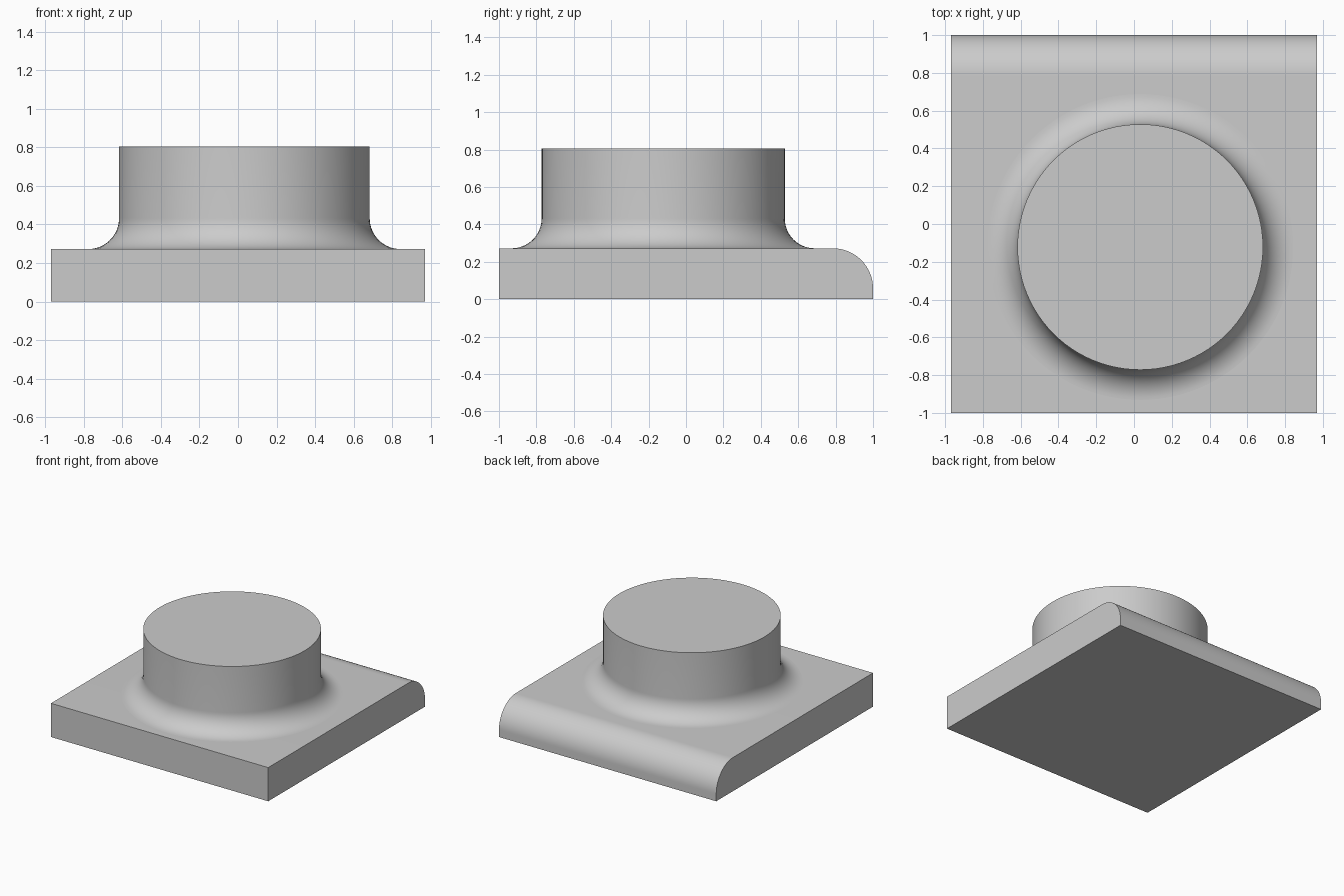
import bpy, bmesh, math

cube = bpy.data.objects.get("Cube")
if cube:
    bpy.data.objects.remove(cube, do_unlink=True)

HALF_X, HALF_Y, BASE_H = 0.97, 1.0, 0.272
EDGE_R = 0.215                       # rounded back edge
BOSS_X, BOSS_Y, BOSS_R, BOSS_TOP = 0.033, -0.122, 0.65, 0.805
FILLET_R = 0.16                      # fillet at the foot of the boss

grey = bpy.data.materials.new("plain grey")
grey.use_nodes = True
colour = (0.6, 0.6, 0.6, 1)
grey.diffuse_color = colour
grey.node_tree.nodes["Principled BSDF"].inputs["Base Color"].default_value = colour


def arc(cx, cz, r, start, end, steps):
    angles = [math.radians(start + (end - start) * i / steps) for i in range(steps + 1)]
    return [(cx + r * math.cos(a), cz + r * math.sin(a)) for a in angles]


def finish(name, bm):
    bmesh.ops.recalc_face_normals(bm, faces=bm.faces)
    mesh = bpy.data.meshes.new(name)
    bm.to_mesh(mesh)
    bm.free()
    mesh.materials.append(grey)
    obj = bpy.data.objects.new(name, mesh)
    bpy.context.collection.objects.link(obj)
    bpy.ops.object.select_all(action="DESELECT")
    obj.select_set(True)
    bpy.context.view_layer.objects.active = obj
    bpy.ops.object.shade_smooth_by_angle(angle=math.radians(30))
    return obj


# Base plate: side profile with a rounded back edge, extruded across x
profile = [(-HALF_Y, BASE_H), (-HALF_Y, 0), (HALF_Y, 0)]
profile += arc(HALF_Y - EDGE_R, BASE_H - EDGE_R, EDGE_R, 0, 90, 24)
bm = bmesh.new()
side = bm.faces.new([bm.verts.new((-HALF_X, y, z)) for y, z in profile])
moved = bmesh.ops.extrude_face_region(bm, geom=[side], use_keep_orig=True)["geom"]
bmesh.ops.translate(bm, vec=(2 * HALF_X, 0, 0),
                    verts=[v for v in moved if isinstance(v, bmesh.types.BMVert)])
finish("base_plate", bm)

# Boss: filleted wall profile spun round its axis, closed by a flat cap
wall = arc(BOSS_R + FILLET_R, BASE_H + FILLET_R, FILLET_R, 270, 180, 16)
wall.append((BOSS_R, BOSS_TOP))
bm = bmesh.new()
verts = [bm.verts.new((r, 0, z)) for r, z in wall]
edges = [bm.edges.new(pair) for pair in zip(verts, verts[1:])]
bmesh.ops.spin(bm, geom=verts + edges, cent=(0, 0, 0), axis=(0, 0, 1),
               angle=math.tau, steps=96, use_merge=True)
bmesh.ops.remove_doubles(bm, verts=bm.verts, dist=0.0001)
rim = [e for e in bm.edges if e.is_boundary and e.verts[0].co.z > BOSS_TOP - 0.01]
bmesh.ops.contextual_create(bm, geom=rim)
boss = finish("round_boss", bm)
boss.location = (BOSS_X, BOSS_Y, 0)
